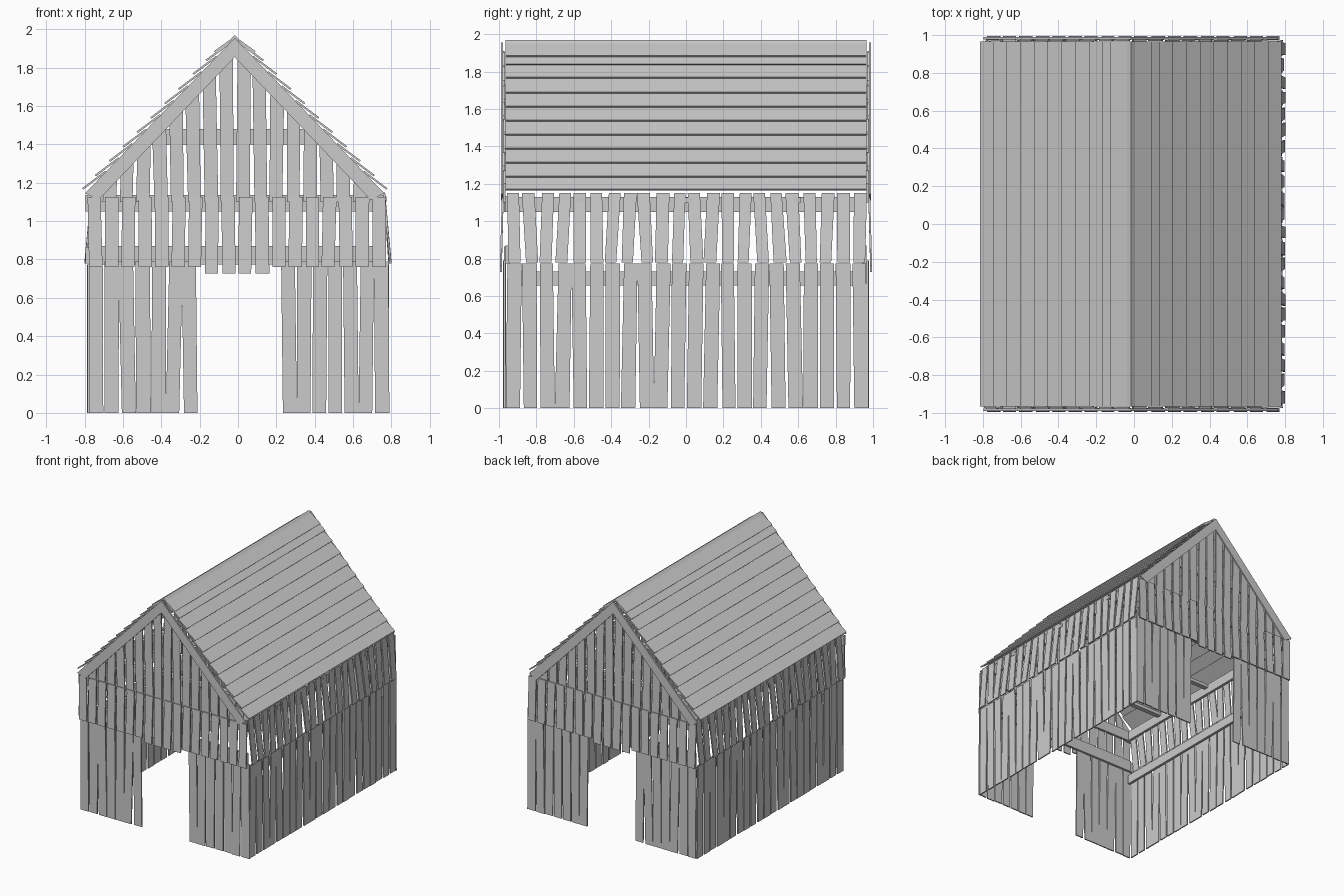
import bpy, bmesh, random
from math import pi
from mathutils import Vector, Matrix

random.seed(7)
if "Cube" in bpy.data.objects:
    bpy.data.objects.remove(bpy.data.objects["Cube"], do_unlink=True)

wood = bpy.data.materials.new("weathered_grey_wood")
wood.use_nodes = True
GREY = (0.6, 0.6, 0.6, 1)
wood.diffuse_color = GREY
wood.node_tree.nodes["Principled BSDF"].inputs["Base Color"].default_value = GREY

RIDGE_X, RIDGE_Z, EAVE_Z, HALF = -0.017, 1.95, 1.14, 0.78


def finish(name, bm):
    bmesh.ops.recalc_face_normals(bm, faces=bm.faces)
    me = bpy.data.meshes.new(name)
    bm.to_mesh(me)
    bm.free()
    me.materials.append(wood)
    ob = bpy.data.objects.new(name, me)
    bpy.context.collection.objects.link(ob)
    return ob


def prism(bm, outline, depth):
    """Board from a flat outline, thickened along the depth vector."""
    a = [bm.verts.new(p) for p in outline]
    b = [bm.verts.new(Vector(p) + Vector(depth)) for p in outline]
    n = len(a)
    bm.faces.new(a)
    bm.faces.new(b[::-1])
    for i in range(n):
        bm.faces.new((a[i], a[(i + 1) % n], b[(i + 1) % n], b[i]))


def box(bm, lo, hi):
    (x0, y0, z0), (x1, y1, z1) = lo, hi
    prism(bm, [(x0, y0, z0), (x1, y0, z0), (x1, y1, z0), (x0, y1, z0)], (0, 0, z1 - z0))


def jit(a):
    return random.uniform(-a, a)


def row(start, end, count, gap, wobble):
    """Uneven plank spans: bottom-left, bottom-right, top-right, top-left."""
    step = (end - start) / count
    for i in range(count):
        a, b = start + i * step + gap / 2, start + (i + 1) * step - gap / 2
        s = jit(wobble)
        yield a - s, b - s + jit(wobble / 2), b + s, a + s + jit(wobble / 2)


def mirrored(name, other, bm, axis):
    """Finish a wall and its copy on the opposite side."""
    copy = bm.copy()
    flip = Vector((1, 1, 1))
    flip[axis] = -1
    bmesh.ops.transform(copy, matrix=Matrix.Diagonal(flip).to_4x4(), verts=copy.verts)
    finish(name, bm)
    finish(other, copy)


def roof_z(x):
    return RIDGE_Z - abs(x - RIDGE_X) * (RIDGE_Z - EAVE_Z) / HALF


# Lower end walls, either side of the doorway
bm = bmesh.new()
for start, end in ((-0.78, -0.21), (0.225, 0.79)):
    for a, b, c, d in row(start, end, 7, 0.008, 0.008):
        y = -0.965 + jit(0.004)
        prism(bm, [(a, y, 0), (b, y, 0), (c, y, 0.79), (d, y, 0.79)], (0, -0.01, 0))
mirrored("front_lower_planks", "back_lower_planks", bm, 1)

# Middle band of the end walls, hanging lower over the doorway
bm = bmesh.new()
for a, b, c, d in row(-0.79, 0.78, 18, 0.018, 0.005):
    z = 0.728 if abs(a + b) < 0.42 else 0.76
    prism(bm, [(a, -0.985, z), (b, -0.985, z), (c, -0.975, 1.125), (d, -0.975, 1.125)],
          (0, -0.01, 0))
mirrored("front_band_planks", "back_band_planks", bm, 1)

# Gable planks, cut to the roof slope
bm = bmesh.new()
for a, b, c, d in row(-0.71, 0.68, 16, 0.018, 0.006):
    y = -0.967 + jit(0.003)
    top = [(c, y, roof_z(c) - 0.03), (d, y, roof_z(d) - 0.03)]
    if d < RIDGE_X < c:
        top.insert(1, (RIDGE_X, y, RIDGE_Z - 0.03))
    prism(bm, [(a, y, 1.1), (b, y, 1.1)] + top, (0, -0.01, 0))
mirrored("front_gable_planks", "back_gable_planks", bm, 1)

# Sloping trim boards on the gables
bm = bmesh.new()
for s in (-1, 1):
    ex = RIDGE_X + s * HALF
    prism(bm, [(RIDGE_X, -0.978, 1.955), (ex, -0.978, 1.145), (ex - s * 0.07, -0.978, 1.11),
               (RIDGE_X, -0.978, 1.855)], (0, -0.012, 0))
mirrored("front_gable_trim", "back_gable_trim", bm, 1)

# Horizontal rails behind the end planks
bm = bmesh.new()
box(bm, (-0.76, -0.964, 1.05), (0.76, -0.945, 1.135))
box(bm, (-0.76, -0.964, 0.775), (0.76, -0.945, 0.87))
box(bm, (-0.47, -0.964, 1.4), (0.44, -0.945, 1.48))
mirrored("front_rails", "back_rails", bm, 1)
bm = bmesh.new()
for z in (0.78, 1.05):
    box(bm, (-0.795, -0.974, z), (-0.73, -0.955, z + 0.085))
finish("front_rail_ends", bm)

# Lower side walls
bm = bmesh.new()
for a, b, c, d in row(-0.965, 0.975, 22, 0.014, 0.009):
    x = 0.775 + jit(0.003)
    prism(bm, [(x, a, 0), (x, b, 0), (x, c, 0.775), (x, d, 0.775)], (0.01, 0, 0))
mirrored("left_lower_planks", "right_lower_planks", bm, 0)

# Upper side walls, flaring outward at the bottom
bm = bmesh.new()
for a, b, c, d in row(-0.965, 0.975, 22, 0.024, 0.012):
    x = 0.788 + jit(0.004)
    prism(bm, [(x, a, 0.778), (x, b, 0.778), (0.757, c, 1.15), (0.757, d, 1.15)], (0.01, 0, 0))
mirrored("left_upper_planks", "right_upper_planks", bm, 0)

# Horizontal rails inside the side walls
bm = bmesh.new()
for z0, z1 in ((0.655, 0.73), (1.05, 1.13)):
    box(bm, (0.735, -0.95, z0), (0.756, 0.95, z1))
mirrored("left_rails", "right_rails", bm, 0)

# Cross ties between the side walls
bm = bmesh.new()
for y in (-0.565, 0.015, 0.595):
    box(bm, (-0.775, y - 0.02, 1.1), (0.775, y + 0.02, 1.128))
finish("cross_ties", bm)

# Lapped roof boards: each lower edge lifts over the board below
steps = [1.15, 1.22, 1.295, 1.37, 1.445, 1.52, 1.595, 1.67, 1.75, 1.82, 1.865]
slope = HALF / (RIDGE_Z - EAVE_Z)
for s, name in ((-1, "right_roof_boards"), (1, "left_roof_boards")):
    bm = bmesh.new()
    for z in steps:
        z1 = min(z + 0.105, 1.957)
        lift = 0.014
        out = lambda h, k: RIDGE_X + s * ((RIDGE_Z - h) * slope + k)
        lo = (out(z, lift + 0.006), -0.965, z + lift)
        hi = (out(z1, 0), -0.965, z1)
        prism(bm, [lo, hi, (hi[0], 0.965, hi[2]), (lo[0], 0.965, lo[2])],
              (s * 0.007, 0, 0.007))
    finish(name, bm)

# Ridge cap
bm = bmesh.new()
for s in (-1, 1):
    prism(bm, [(RIDGE_X, -0.965, 1.958), (RIDGE_X + s * 0.075, -0.965, 1.882),
               (RIDGE_X + s * 0.075, 0.965, 1.882), (RIDGE_X, 0.965, 1.958)], (0, 0, 0.012))
finish("ridge_cap", bm)
